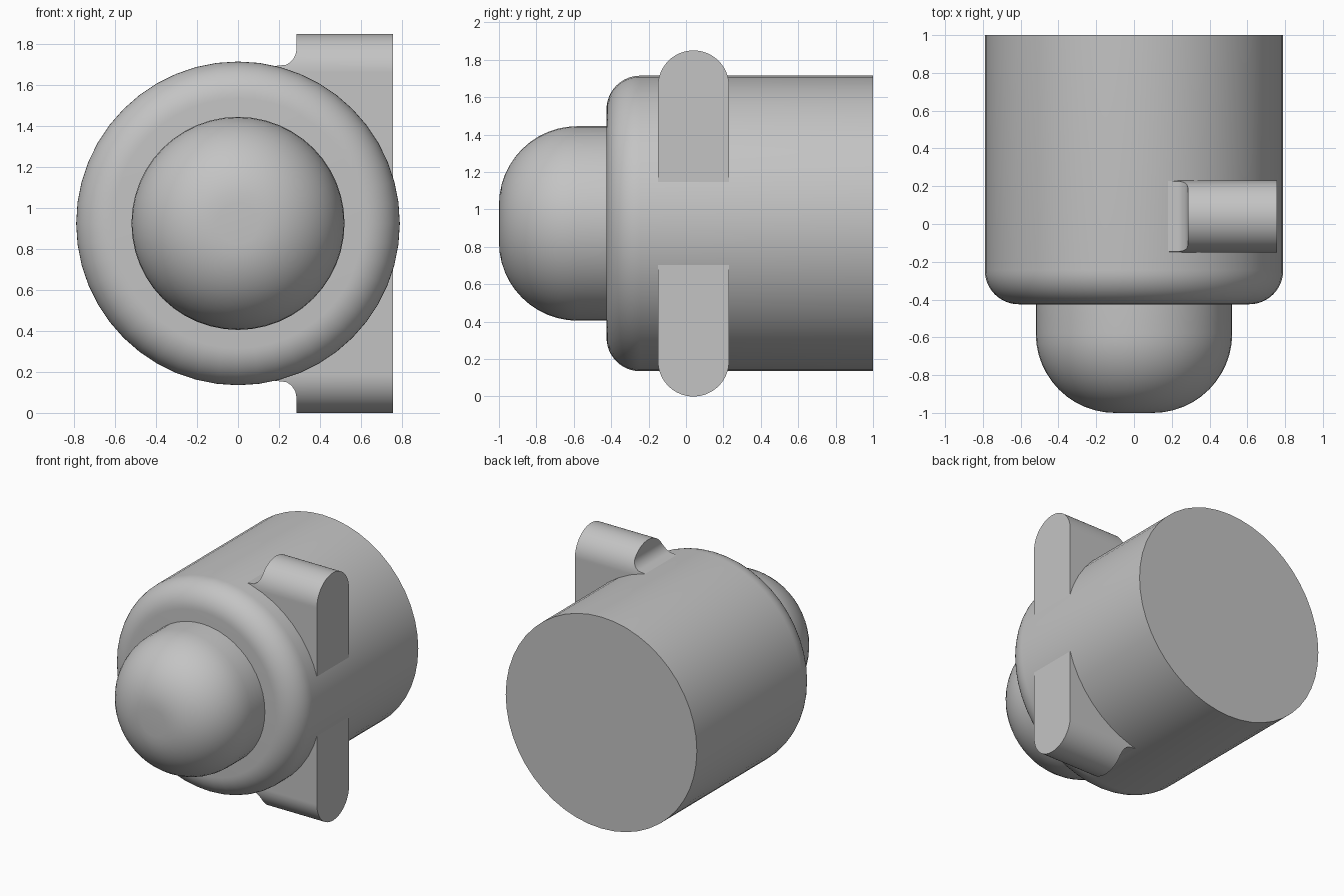
import bpy, bmesh
from math import sin, cos, pi, sqrt, radians

cube = bpy.data.objects.get("Cube")
if cube:
    bpy.data.objects.remove(cube, do_unlink=True)

AXIS_Z = 0.925          # height of the round body's axis
BODY_R, NOSE_R = 0.79, 0.52

grey = bpy.data.materials.new("plain grey")
grey.use_nodes = True
colour = (0.55, 0.55, 0.55, 1)
grey.diffuse_color = colour
grey.node_tree.nodes["Principled BSDF"].inputs["Base Color"].default_value = colour


def finish(name, bm):
    """Turn a bmesh into a smooth shaded object with sharp edges kept."""
    bmesh.ops.remove_doubles(bm, verts=bm.verts, dist=0.0002)
    bmesh.ops.recalc_face_normals(bm, faces=bm.faces)
    mesh = bpy.data.meshes.new(name)
    bm.to_mesh(mesh)
    bm.free()
    mesh.materials.append(grey)
    obj = bpy.data.objects.new(name, mesh)
    bpy.context.collection.objects.link(obj)
    bpy.ops.object.select_all(action='DESELECT')
    bpy.context.view_layer.objects.active = obj
    obj.select_set(True)
    bpy.ops.object.shade_smooth_by_angle(angle=radians(35))
    return obj


def rounded_cylinder(name, radius, front, back, fillet, sides=48, steps=12):
    """Closed cylinder along y with a rounded front rim."""
    profile = []
    for i in range(steps + 1):
        a = pi / 2 * i / steps
        profile.append((radius - fillet + fillet * sin(a),
                        front + fillet - fillet * cos(a)))
    profile.append((radius, back))
    bm = bmesh.new()
    rings = []
    for r, y in profile:
        angles = [2 * pi * k / sides for k in range(sides)]
        rings.append([bm.verts.new((r * cos(a), y, AXIS_Z + r * sin(a))) for a in angles])
    for low, high in zip(rings, rings[1:]):
        for k in range(sides):
            n = (k + 1) % sides
            bm.faces.new((low[k], low[n], high[n], high[k]))
    bm.faces.new(rings[0])
    bm.faces.new(rings[-1])
    return finish(name, bm)


def mounting_bar(name, inner=0.285, outer=0.757, mid_y=0.04, half=0.19, fillet=0.085, steps=30):
    """Upright round-ended bar whose inner ends blend into the body."""
    cx = inner - fillet
    cz = sqrt((BODY_R + fillet) ** 2 - cx ** 2)      # blend centre above the axis
    top = AXIS_Z - half                              # centre of the round end

    def inner_x(h):
        if h >= cz:
            return inner
        if h <= cz - fillet:
            return cx - 0.05                         # hidden inside the body
        return cx + sqrt(fillet ** 2 - (h - cz) ** 2)

    upper = []
    for i in range(steps + 1):
        a = pi / 2 * (1 - i / steps)
        upper.append((top + half * sin(a), half * cos(a)))
    rows = upper + [(-h, w) for h, w in reversed(upper)]

    bm = bmesh.new()
    loops = []
    for h, w in rows:
        x = inner_x(abs(h))
        corners = ((x, -w), (outer, -w), (outer, w), (x, w))
        loops.append([bm.verts.new((px, mid_y + py, AXIS_Z + h)) for px, py in corners])
    for a, b in zip(loops, loops[1:]):
        for k in range(4):
            n = (k + 1) % 4
            bm.faces.new((a[k], a[n], b[n], b[k]))
    return finish(name, bm)


rounded_cylinder("main_body", BODY_R, -0.425, 1.0, 0.18)
rounded_cylinder("domed_nose", NOSE_R, -1.0, -0.38, 0.42)
mounting_bar("side_mounting_bar")
